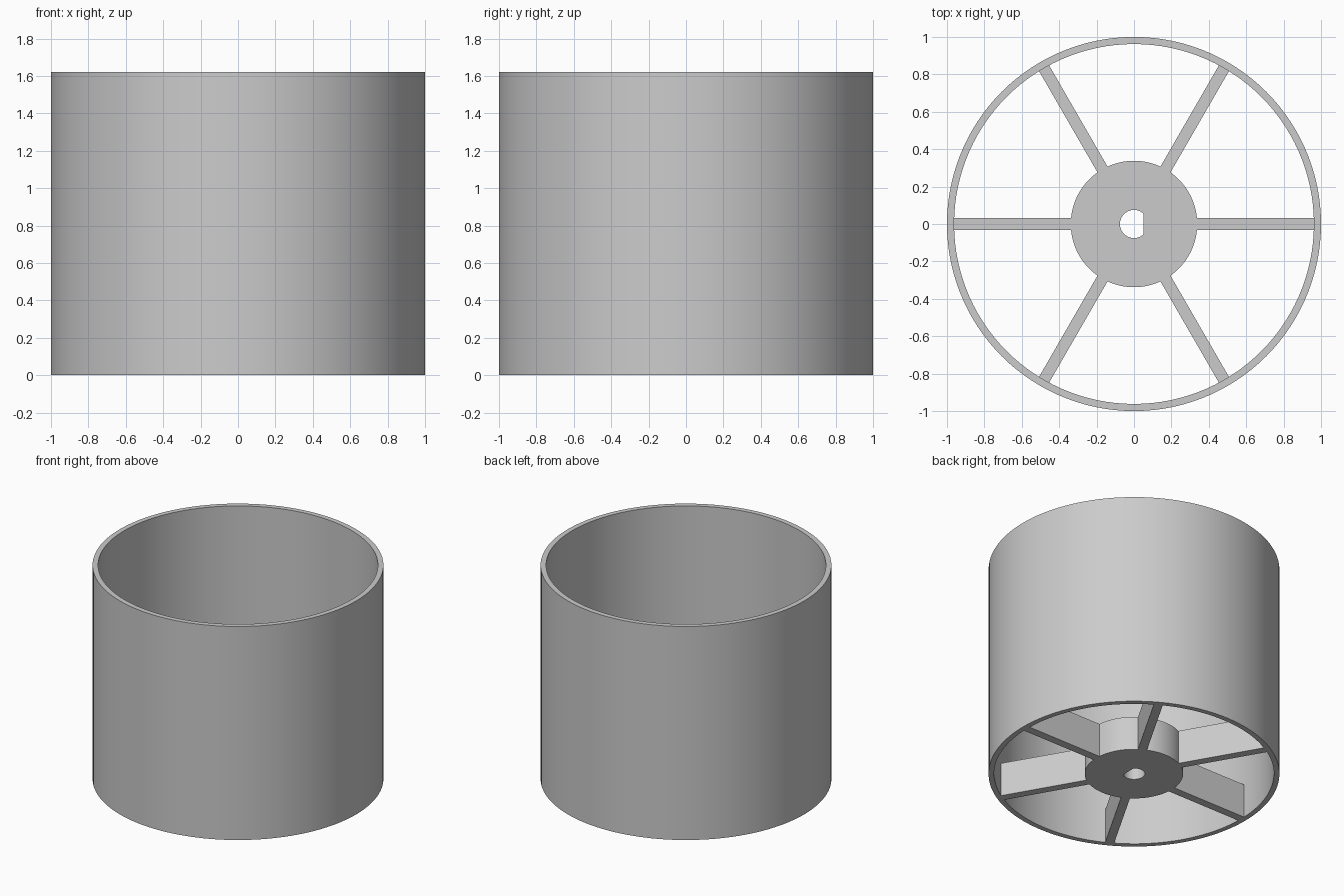
import bpy
import bmesh
import math

if "Cube" in bpy.data.objects:
    bpy.data.objects.remove(bpy.data.objects["Cube"], do_unlink=True)

RADIUS, HEIGHT, WALL = 1.0, 1.62, 0.038
HUB_RADIUS, HUB_HEIGHT = 0.338, 0.257
BORE, FLAT = 0.075, 0.05
SPOKE_WIDTH, SPOKES, SIDES = 0.062, 6, 120

grey = bpy.data.materials.new("plain grey")
grey.use_nodes = True
colour = (0.6, 0.6, 0.6, 1)
grey.diffuse_color = colour
grey.node_tree.nodes["Principled BSDF"].inputs["Base Color"].default_value = colour


def add_object(name, bm):
    bmesh.ops.recalc_face_normals(bm, faces=bm.faces)
    mesh = bpy.data.meshes.new(name)
    bm.to_mesh(mesh)
    bm.free()
    mesh.materials.append(grey)
    obj = bpy.data.objects.new(name, mesh)
    bpy.context.collection.objects.link(obj)
    bpy.ops.object.select_all(action="DESELECT")
    obj.select_set(True)
    bpy.context.view_layer.objects.active = obj
    bpy.ops.object.shade_smooth_by_angle(angle=math.radians(30))
    return obj


def add_ring(name, outer, inner, height):
    """Hollow cylinder whose inner radius is a function of the angle."""
    bm = bmesh.new()
    loops = []
    for radius, z in ((lambda a: outer, 0), (lambda a: outer, height),
                      (inner, height), (inner, 0)):
        angles = [math.tau * i / SIDES for i in range(SIDES)]
        loops.append([bm.verts.new((radius(a) * math.cos(a), radius(a) * math.sin(a), z))
                      for a in angles])
    for k, loop in enumerate(loops):
        following = loops[(k + 1) % len(loops)]
        for i in range(SIDES):
            j = (i + 1) % SIDES
            bm.faces.new((loop[i], loop[j], following[j], following[i]))
    return add_object(name, bm)


def bore_radius(angle):
    """Round shaft hole with one flat side on +x."""
    c = math.cos(angle)
    return min(BORE, FLAT / c) if c > 0 else BORE


# Outer drum wall and central hub
add_ring("drum_wall", RADIUS, lambda a: RADIUS - WALL, HEIGHT)
add_ring("hub", HUB_RADIUS, bore_radius, HUB_HEIGHT)

# Spokes, sunk slightly into the hub and the wall
start, end = HUB_RADIUS - 0.005, RADIUS - WALL + 0.004
for n in range(SPOKES):
    bm = bmesh.new()
    bmesh.ops.create_cube(bm, size=1)
    bmesh.ops.scale(bm, vec=(end - start, SPOKE_WIDTH, HUB_HEIGHT), verts=bm.verts)
    bmesh.ops.translate(bm, vec=((start + end) / 2, 0, HUB_HEIGHT / 2), verts=bm.verts)
    spoke = add_object(f"spoke_{n + 1}", bm)
    spoke.rotation_euler.z = math.tau * n / SPOKES
